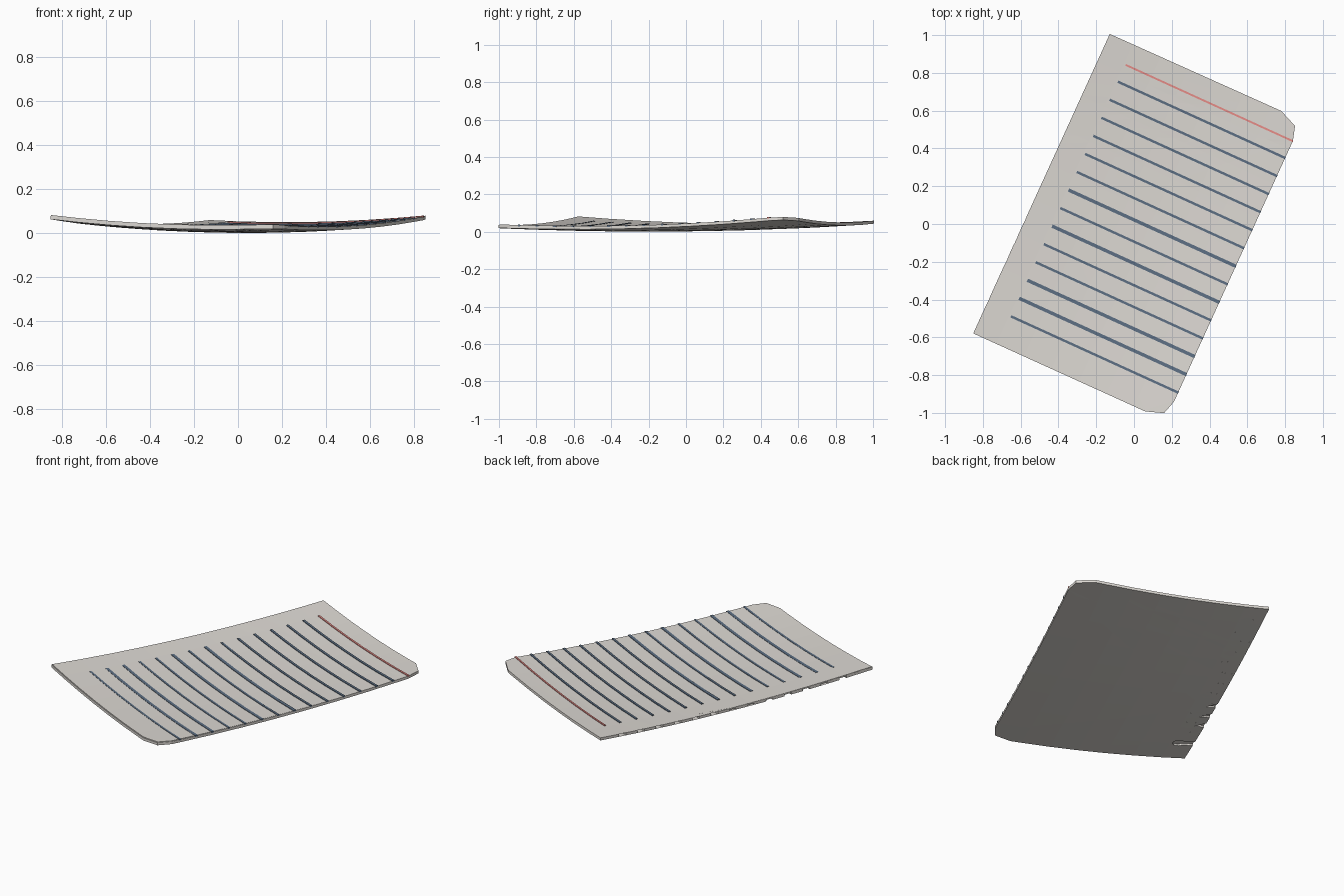
import bpy, bmesh, math
from mathutils import Vector

if "Cube" in bpy.data.objects:
    bpy.data.objects.remove(bpy.data.objects["Cube"])

U = Vector((0.910, -0.415))   # direction of the ruled lines
V = Vector((0.415, 0.910))    # direction of the torn edge
LEFT, RIGHT = -0.534, 0.583


def material(name, rgb):
    m = bpy.data.materials.new(name)
    m.diffuse_color = (*rgb, 1)
    m.use_nodes = True
    m.node_tree.nodes["Principled BSDF"].inputs["Base Color"].default_value = m.diffuse_color
    return m


PAPER = material("paper", (0.73, 0.70, 0.66))
BLUE = material("blue_ink", (0.11, 0.16, 0.23))
RED = material("red_ink", (0.82, 0.27, 0.25))


def curl(x, y):
    # gentle lift of the page corners
    return 0.002 + 0.073 * x * x - 0.006 * x + 0.028 * y * y + 0.011 * y


def curved_slab(name, outlines, low, high, mat, tilt=0.0):
    # flat outlines, sliced into a grid, thickened, then turned and curled
    bm = bmesh.new()
    for pts in outlines:
        bm.faces.new([bm.verts.new((x, y, low)) for x, y in pts])
    bmesh.ops.triangulate(bm, faces=bm.faces[:])
    cuts = [((-0.4 + 0.16 * i, 0, 0), (1, 0, 0)) for i in range(6)]
    cuts += [((0, -0.7 + 0.2 * i, 0), (0, 1, 0)) for i in range(8)]
    for co, no in cuts:
        bmesh.ops.bisect_plane(bm, geom=bm.verts[:] + bm.edges[:] + bm.faces[:],
                               plane_co=co, plane_no=no)
    new = bmesh.ops.extrude_face_region(bm, geom=bm.faces[:], use_keep_orig=True)["geom"]
    for v in new:
        if isinstance(v, bmesh.types.BMVert):
            v.co.z = high
    for v in bm.verts:
        p = v.co.x * U + v.co.y * V
        v.co = (p.x, p.y, v.co.z + tilt * v.co.y + curl(p.x, p.y))
    bmesh.ops.recalc_face_normals(bm, faces=bm.faces[:])
    me = bpy.data.meshes.new(name)
    bm.to_mesh(me)
    bm.free()
    me.materials.append(mat)
    ob = bpy.data.objects.new(name, me)
    bpy.context.collection.objects.link(ob)
    return ob


# Torn sheet: chamfered right corners, keyhole slots down the left edge
right_side = [(0.465, -0.878), (0.560, -0.845), (RIGHT, -0.768),
              (RIGHT, 0.749), (0.560, 0.826), (0.461, 0.868)]
torn = [(LEFT, -0.880)] + right_side + [(LEFT, 0.862)]
half, radius, centre = 0.022, 0.035, -0.447
mouth = math.asin(half / radius)
for i in range(13):
    y = 0.72 - 0.1175 * i
    torn.append((LEFT, y + half))
    for k in range(8):
        a = math.pi - mouth - k * (2 * math.pi - 2 * mouth) / 7
        torn.append((centre + radius * math.cos(a), y + radius * math.sin(a)))
    torn.append((LEFT, y - half))
curved_slab("torn_sheet", [torn], 0.0, 0.016, PAPER)

# Backing sheet with a whole edge that slips behind the teeth at the top
inner = [(x - 0.003, y * 0.996) for x, y in right_side]
backing = [(LEFT + 0.001, -0.876)] + inner + [(-0.505, 0.858), (-0.50, 0.70), (-0.487, 0.45),
                                              (-0.49, 0.33), (-0.515, 0.12), (LEFT + 0.001, 0.02)]
curved_slab("backing_sheet", [backing], 0.008, 0.0168, PAPER, tilt=-0.003)


# Ruled lines
def rule(y, width):
    h = width / 2
    return [(-0.39, y - h), (RIGHT + 0.001, y - h), (RIGHT + 0.001, y + h), (-0.39, y + h)]


bold = (6, 8, 11, 12)
lines = [rule(0.65 - 0.105 * i, 0.018 if i in bold else 0.013) for i in range(14)]
curved_slab("blue_lines", lines, 0.012, 0.0205, BLUE)
curved_slab("red_line", [rule(0.748, 0.010)], 0.012, 0.0205, RED)
